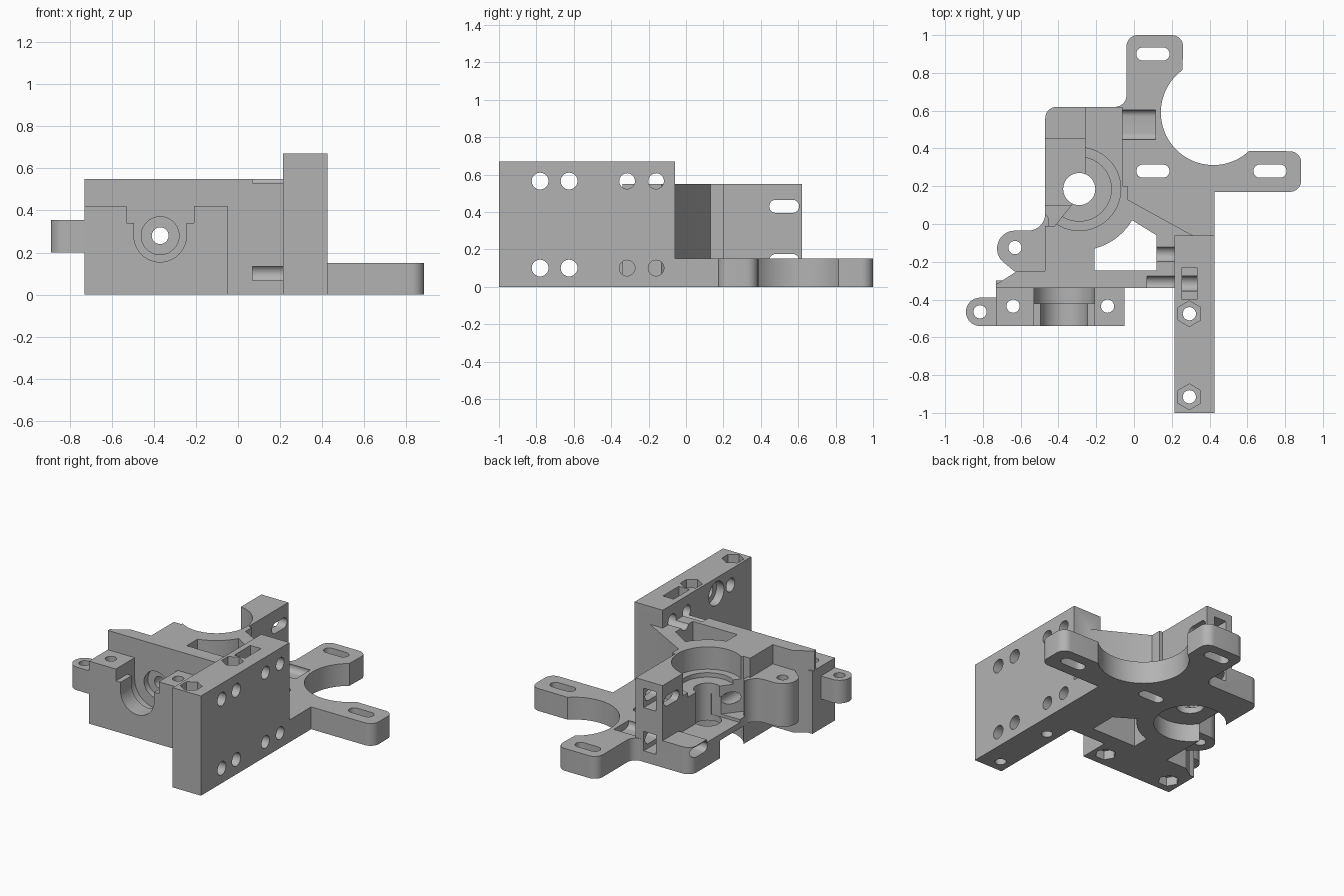
import bpy, bmesh, math

if "Cube" in bpy.data.objects:
    bpy.data.objects.remove(bpy.data.objects["Cube"], do_unlink=True)

grey = bpy.data.materials.new("plain_grey")
grey.use_nodes = True
COLOUR = (0.45, 0.45, 0.45, 1)
grey.diffuse_color = COLOUR
grey.node_tree.nodes["Principled BSDF"].inputs["Base Color"].default_value = COLOUR


# Profile helpers
def arc(cx, cy, r, start, end, n=8):
    angles = [math.radians(start + (end - start) * i / n) for i in range(n + 1)]
    return [(cx + r * math.cos(a), cy + r * math.sin(a)) for a in angles]


def circle(cx, cy, r, n=40):
    return arc(cx, cy, r, 0, 360, n)[:-1]


def rect(x0, x1, y0, y1):
    return [(x0, y0), (x1, y0), (x1, y1), (x0, y1)]


def slot(cx, cy, half, r):
    return arc(cx + half - r, cy, r, -90, 90, 12) + arc(cx - half + r, cy, r, 90, 270, 12)


# Extrude a profile along one axis: profile is xy, xz or yz
def prism(name, profile, lo, hi, axis="z"):
    place = {"z": lambda a, b, h: (a, b, h),
             "y": lambda a, b, h: (a, h, b),
             "x": lambda a, b, h: (h, a, b)}[axis]
    bm = bmesh.new()
    bottom = [bm.verts.new(place(a, b, lo)) for a, b in profile]
    top = [bm.verts.new(place(a, b, hi)) for a, b in profile]
    bm.faces.new(bottom)
    bm.faces.new(top)
    for i in range(len(profile)):
        j = (i + 1) % len(profile)
        bm.faces.new((bottom[i], bottom[j], top[j], top[i]))
    bmesh.ops.recalc_face_normals(bm, faces=bm.faces)
    mesh = bpy.data.meshes.new(name)
    bm.to_mesh(mesh)
    bm.free()
    mesh.materials.append(grey)
    obj = bpy.data.objects.new(name, mesh)
    bpy.context.scene.collection.objects.link(obj)
    return obj


def combine(target, tool, operation):
    mod = target.modifiers.new("join", "BOOLEAN")
    mod.operation = operation
    mod.solver = "EXACT"
    mod.object = tool
    graph = bpy.context.evaluated_depsgraph_get()
    mesh = bpy.data.meshes.new_from_object(target.evaluated_get(graph))
    target.modifiers.clear()
    target.data = mesh
    bpy.data.objects.remove(tool, do_unlink=True)


# Main block, with the left side opened for the pressure arm
body = prism("feeder_bracket", [
    (-.73, -.34), (.3, -.34), (.31, -.06), (-.035, .13), (-.035, .2), (-.06, .2), (-.06, .62),
    *arc(-.41, .56, .06, 90, 180), (-.47, -.25), (-.62, -.25), (-.73, -.32)], 0, .55)


def add(name, profile, lo, hi, axis="z"):
    combine(body, prism(name, profile, lo, hi, axis), "UNION")


def cut(profile, lo, hi, axis="z"):
    combine(body, prism("cutter", profile, lo, hi, axis), "DIFFERENCE")


cut([(-.26, .7), (-.26, .19), (-.32, .115), (-.42, -.01), (-.6, -.01), (-.6, .45), (-.6, .7)], .18, .7)
cut(rect(-.6, -.26, .1, .45), .16, .3)

# Motor plate with two arms around a round cut-out
add("motor_plate", [
    (-.1, .5), *arc(-.1, .68, .06, -90, 0), *arc(.02, .94, .06, 180, 90), *arc(.2, .94, .06, 90, 0),
    *arc(.42, .59, .278, 126, 313, 40), *arc(.825, .325, .06, 90, 0),
    *arc(.825, .23, .06, 0, -90), (.425, .17), (.425, -.1), (.1, -.1), (-.1, .1)], 0, .15)

# Tall side wall
add("side_wall", rect(.215, .425, -1, -.06), 0, .67)

# Front clamp block and its ear
add("clamp_block", rect(-.73, -.05, -.54, -.3), 0, .42)
add("clamp_ear", arc(-.815, -.465, .075, 90, 270, 16) + [(-.7, -.54), (-.7, -.39)], .2, .355)

# Hinge lug
add("hinge_lug", arc(-.63, -.13, .095, 90, 235, 14)
    + [(-.61, -.27), (-.45, -.27), (-.45, .03)] + arc(-.56, .055, .09, 0, -90), .13, .42)

# Through void between the drive bore and the front wall
cut([(-.21, -.245), (.12, -.245), (.12, -.06), *arc(-.29, .185, .325, -30.5, -75.7, 14)], -.1, .8)

# Drive shaft bore with bearing seats above and below
cut(circle(-.29, .185, .085), -.1, .8)
cut(circle(-.29, .185, .22, 56), .4, .8)
cut(circle(-.29, .185, .17, 56), .37, .5)
cut(circle(-.29, .185, .22, 56), -.1, .12)

# Nozzle seat in the clamp block
cut(rect(-.53, -.21, .34, .6), -.6, -.34, "y")
cut(arc(-.37, .28, .125, 180, 360, 24) + [(-.245, .5), (-.495, .5)], -.6, -.42, "y")
cut(arc(-.37, .28, .16, 180, 360, 24) + [(-.21, .5), (-.53, .5)], -.421, -.34, "y")
cut(circle(-.37, .28, .09), -.35, -.3, "y")
cut(circle(-.37, .28, .04, 24), -.6, .7, "y")

# Vertical bolt holes with hexagonal nut pockets
for x in (-.64, -.14):
    cut(circle(x, -.435, .035, 24), -.1, .6)
    cut(circle(x, -.435, .065, 6), -.1, .06)
for y in (-.475, -.915):
    cut(circle(.293, y, .035, 24), -.1, .8)
    cut(arc(.293, y, .068, 30, 330, 5), .6, .8)
for x, y in ((-.63, -.125), (-.815, -.465)):
    cut(circle(x, y, .035, 24), -.1, .6)
cut(rect(.253, .333, -.4, -.23), .58, .8)

# Cross holes through the side wall, with relief channels behind
for z in (.1, .565):
    for y in (-.78, -.625):
        cut(circle(y, z, .045, 28), .1, .5, "x")
    for y in (-.315, -.16):
        cut(circle(y, z, .042, 28), .07, .5, "x")
cut(circle(-.63, .565, .08, 32), .1, .27, "x")

# Motor slots
for x, y in ((.1, .9), (.1, .28), (.72, .28)):
    cut(slot(x, y, .088, .035), -.1, .3)

# Spring bolt slots and square nut pockets in the rear post
for z in (.14, .43):
    cut(slot(.525, z, .08, .035), -.6, .115, "x")
    cut(rect(-.21, -.12, z - .065, z + .065), .44, .7, "y")

bpy.ops.object.select_all(action="DESELECT")
body.select_set(True)
bpy.context.view_layer.objects.active = body
bpy.ops.object.shade_smooth_by_angle(angle=math.radians(30))
